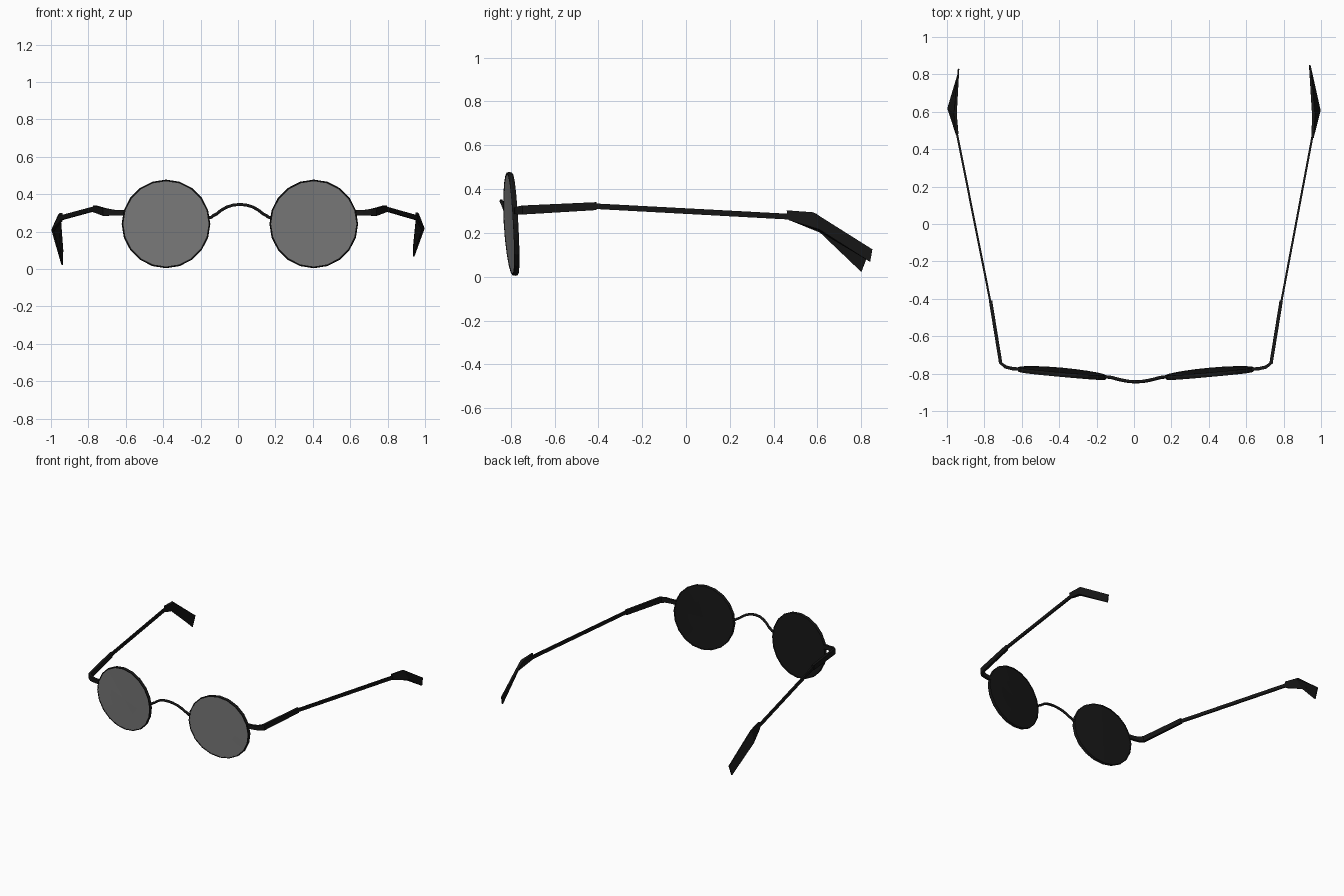
import bpy, bmesh, math
from mathutils import Vector

if "Cube" in bpy.data.objects:
    bpy.data.objects.remove(bpy.data.objects["Cube"])

CX = 0.01           # symmetry plane of the spectacles
LENS_X, LENS_Z, R, SIDES = 0.395, 0.241, 0.237, 20


def material(name, v):
    m = bpy.data.materials.new(name)
    m.diffuse_color = (v, v, v, 1)
    m.use_nodes = True
    m.node_tree.nodes["Principled BSDF"].inputs["Base Color"].default_value = m.diffuse_color
    return m


BLACK = material("black_frame", 0.008)
GREY = material("grey_glass", 0.2)


def finish(name, bm, mat, smooth=False, recalc=True):
    if recalc:
        bmesh.ops.recalc_face_normals(bm, faces=bm.faces)
    me = bpy.data.meshes.new(name)
    bm.to_mesh(me)
    bm.free()
    me.materials.append(mat)
    ob = bpy.data.objects.new(name, me)
    bpy.context.collection.objects.link(ob)
    return ob


def lens_point(side, r, y, a):
    # round lens, gently wrapped around the face and tilted
    px, pz = r * math.cos(a), r * math.sin(a)
    u = px / R
    yy = -0.793 + 0.0215 * u - 0.0055 * u * u - 0.055 * pz + y
    return Vector((CX + side * (LENS_X + px), yy, LENS_Z + pz))


def lens_part(name, side, profile, mat, closed=False, front=None):
    bm = bmesh.new()
    rings = []
    for r, y in profile:
        n = 1 if r == 0 else SIDES
        ring = [bm.verts.new(lens_point(side, r, y, math.tau * (i + 0.0) / SIDES))
                for i in range(n)]
        rings.append(ring)
    pairs = list(zip(rings, rings[1:]))
    if closed:
        pairs.append((rings[-1], rings[0]))
    for a, b in pairs:
        for i in range(SIDES):
            j = (i + 1) % SIDES
            if len(a) == 1:
                bm.faces.new((a[0], b[i], b[j]))
            else:
                bm.faces.new((a[i], b[i], b[j], a[j]))
    if front is not None:       # open discs: face forwards or backwards
        bm.normal_update()
        flip = [f for f in bm.faces if (f.normal.y < 0) != front]
        bmesh.ops.reverse_faces(bm, faces=flip)
    return finish(name, bm, mat, recalc=front is None)


def loft(name, side, stations, mat=BLACK):
    # flat bar through stations of (top edge point, bottom edge point, thickness)
    bm = bmesh.new()
    tops = [Vector((CX + side * t[0], t[1], t[2])) for t, b, w in stations]
    bots = [Vector((CX + side * b[0], b[1], b[2])) for t, b, w in stations]
    mids = [(t + b) / 2 for t, b in zip(tops, bots)]
    rings = []
    for i, (t, b) in enumerate(zip(tops, bots)):
        tangent = mids[min(i + 1, len(mids) - 1)] - mids[max(i - 1, 0)]
        n = tangent.cross(t - b).normalized() * stations[i][2] / 2
        rings.append([bm.verts.new(p) for p in (t + n, t - n, b - n, b + n)])
    for a, b in zip(rings, rings[1:]):
        for i in range(4):
            j = (i + 1) % 4
            bm.faces.new((a[i], a[j], b[j], b[i]))
    bm.faces.new(rings[0])
    bm.faces.new(rings[-1])
    return finish(name, bm, mat)


def upright(x, y, top, bottom, w):
    return ((x, y, top), (x, y, bottom), w)


# ear tips, slightly different on each side
TIPS = {
    1: [((.945, .46, .303), (.946, .47, .258), .014),
        ((.950, .58, .290), (.980, .605, .213), .018),
        ((.930, .85, .125), (.930, .84, .068), .008)],
    -1: [((.955, .48, .300), (.956, .48, .255), .014),
         ((.965, .59, .285), (1.001, .615, .205), .018),
         ((.948, .83, .100), (.950, .80, .022), .008)],
}

for side, tag in ((1, "right"), (-1, "left")):
    # rim, glass front and dark back
    lens_part("rim_" + tag, side,
              [(.228, -.012), (.234, -.012), (R, 0), (.234, .012), (.228, .012)],
              BLACK, closed=True)
    lens_part("glass_front_" + tag, side,
              [(0, -.010), (.12, -.010), (.229, -.010)], GREY, front=True)
    lens_part("glass_back_" + tag, side,
              [(0, .008), (.12, .008), (.229, .008)], BLACK, front=False)

    # end piece wrapping round the hinge
    loft("hinge_arm_" + tag, side, [
        upright(.615, -.777, .315, .285, .018),
        upright(.660, -.773, .315, .285, .018),
        upright(.695, -.765, .320, .285, .018),
        upright(.723, -.743, .325, .284, .018),
        upright(.777, -.410, .340, .304, .018)])

    # thin temple and ear tip
    tip = TIPS[side]
    loft("temple_" + tag, side, [
        upright(.775, -.43, .335, .310, .011),
        upright(tip[0][0][0] + .003, .49, .286, .260, .011)])
    loft("ear_tip_" + tag, side, tip)

# arched bridge wire
half = [(0, -.843, .345), (.035, -.842, .342), (.07, -.836, .331), (.10, -.829, .314),
        (.125, -.822, .294), (.143, -.819, .285), (.153, -.818, .276), (.172, -.816, .274)]
path = [(-x, y, z) for x, y, z in reversed(half[1:])] + half
cu = bpy.data.curves.new("bridge", 'CURVE')
cu.dimensions = '3D'
cu.bevel_depth = 0.009
cu.bevel_resolution = 1
cu.use_fill_caps = True
sp = cu.splines.new('POLY')
sp.points.add(len(path) - 1)
for p, (x, y, z) in zip(sp.points, path):
    p.co = (x + CX, y, z, 1)
cu.materials.append(BLACK)
bpy.context.collection.objects.link(bpy.data.objects.new("bridge", cu))
